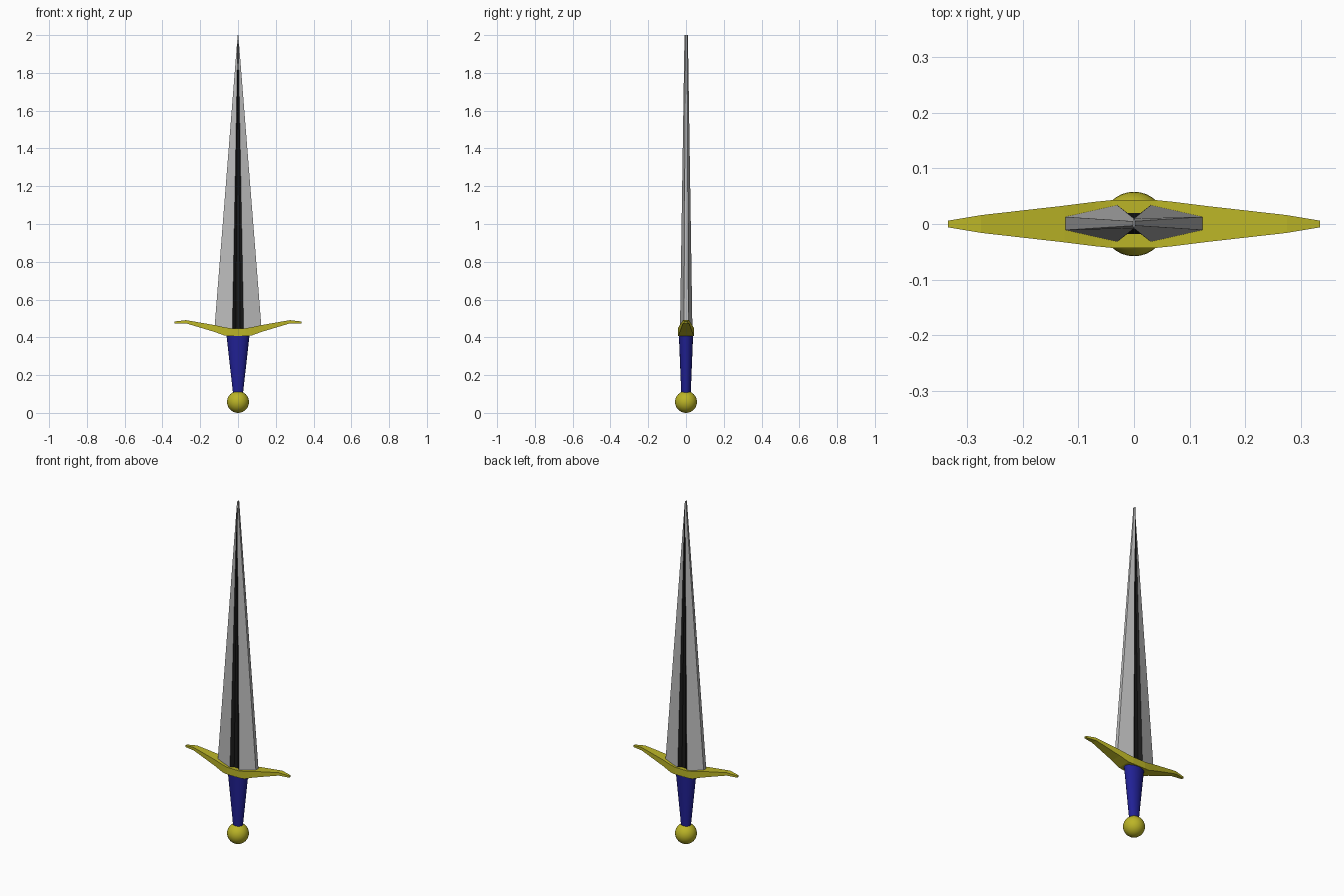
import bpy, bmesh

if "Cube" in bpy.data.objects:
    bpy.data.objects.remove(bpy.data.objects["Cube"])


def material(name, rgb):
    m = bpy.data.materials.new(name)
    m.diffuse_color = (*rgb, 1)
    m.use_nodes = True
    m.node_tree.nodes["Principled BSDF"].inputs["Base Color"].default_value = m.diffuse_color
    return m


GOLD = material("gold", (0.5, 0.46, 0.02))
BLUE = material("blue", (0.015, 0.015, 0.3))
BLACK = material("black", (0.01, 0.01, 0.01))
STEEL = material("steel", (0.5, 0.5, 0.5))


def loft(name, rings, mats, dark_sides=()):
    """Skin a list of equal-length point rings, capping both ends."""
    bm = bmesh.new()
    loops = [[bm.verts.new(p) for p in ring] for ring in rings]
    n = len(loops[0])
    for a, b in zip(loops, loops[1:]):
        for i in range(n):
            j = (i + 1) % n
            f = bm.faces.new((a[i], a[j], b[j], b[i]))
            f.material_index = 1 if i in dark_sides else 0
    bm.faces.new(loops[0][::-1])
    bm.faces.new(loops[-1])
    bmesh.ops.recalc_face_normals(bm, faces=bm.faces)
    mesh = bpy.data.meshes.new(name)
    bm.to_mesh(mesh)
    bm.free()
    for m in mats:
        mesh.materials.append(m)
    ob = bpy.data.objects.new(name, mesh)
    bpy.context.collection.objects.link(ob)
    return ob


# Blade: quarter section (x, base y, tip y), mirrored into a full ring
quarter = [(0.125, 0.012, 0.004), (0.03, 0.033, 0.009), (0.012, 0.019, 0.006)]


def blade_ring(z, scale, col):
    q = [(p[0] * scale, p[col]) for p in quarter]
    back = q + [(-x, y) for x, y in q[::-1]]
    return [(x, y + 0.001, z) for x, y in back + [(-x, -y) for x, y in back]]


loft("blade", [blade_ring(0.44, 1, 1), blade_ring(2.0, 0.015, 2)],
     [STEEL, BLACK], dark_sides=(1, 2, 3, 7, 8, 9))

# Cross guard: stations (x, bottom z, top z, half depth), mirrored in x
half = [(0.04, 0.407, 0.448, 0.043), (0.07, 0.409, 0.453, 0.04),
        (0.125, 0.429, 0.465, 0.033), (0.275, 0.474, 0.491, 0.016),
        (0.335, 0.474, 0.484, 0.006)]
stations = [(-x, b, t, d) for x, b, t, d in half[::-1]] + half
loft("cross_guard", [[(x, -d, b), (x, d, b), (x, d, t), (x, -d, t)]
                     for x, b, t, d in stations], [GOLD])

# Grip: tapered oval cylinder
bpy.ops.mesh.primitive_cylinder_add(vertices=32, radius=1, depth=0.32, location=(0, 0, 0.26))
grip = bpy.context.object
grip.name = "grip"
for v in grip.data.vertices:
    top = v.co.z > 0
    v.co.x *= 0.062 if top else 0.026
    v.co.y *= 0.038 if top else 0.025
grip.data.materials.append(BLUE)
bpy.ops.object.shade_smooth_by_angle()

# Pommel
bpy.ops.mesh.primitive_uv_sphere_add(segments=32, ring_count=16, radius=0.058, location=(0, 0, 0.058))
pommel = bpy.context.object
pommel.name = "pommel"
pommel.data.materials.append(GOLD)
bpy.ops.object.shade_smooth_by_angle()
